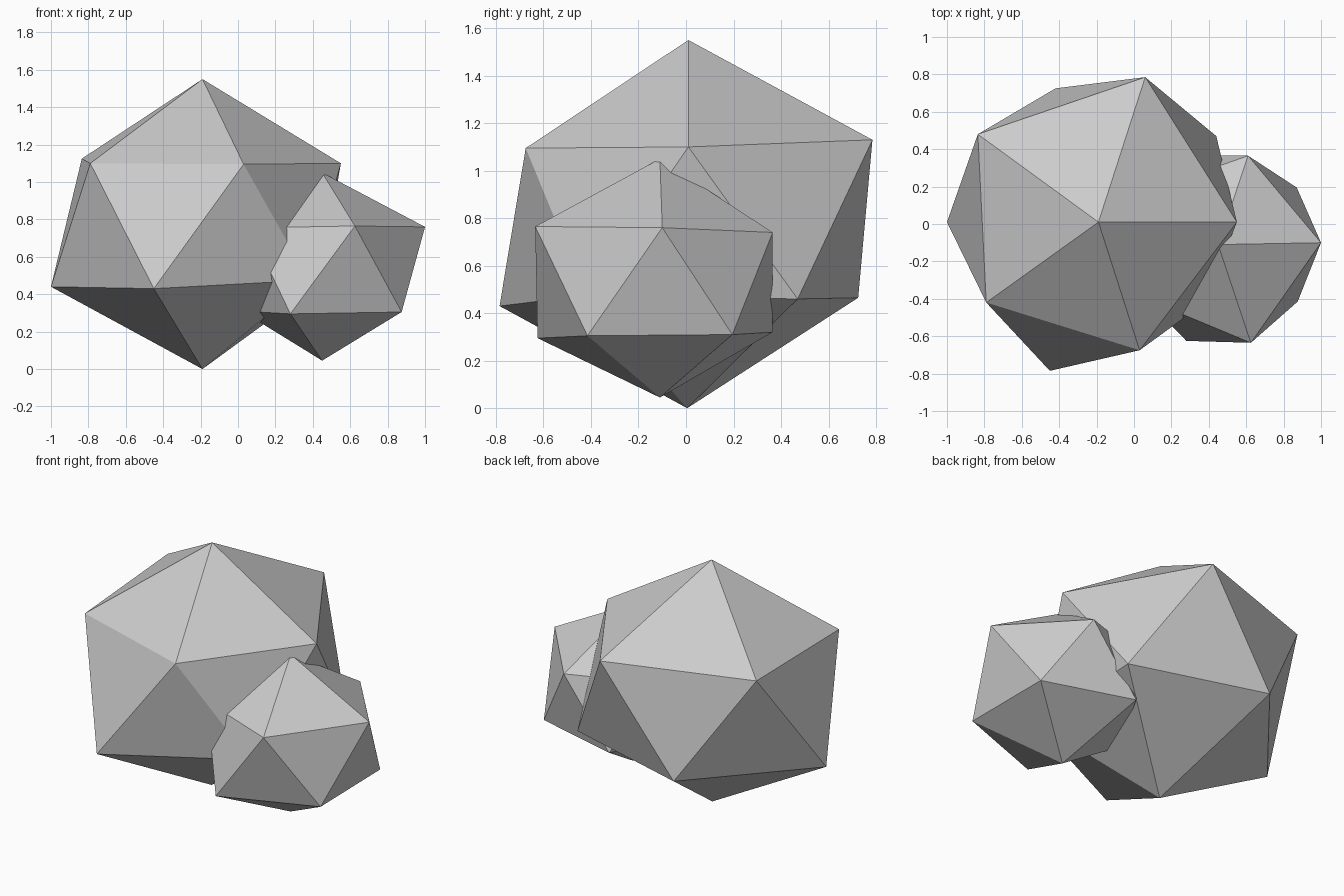
import bpy
import bmesh

cube = bpy.data.objects.get("Cube")
if cube:
    bpy.data.objects.remove(cube, do_unlink=True)

# Single plain stone colour
stone = bpy.data.materials.new("stone_grey")
stone.use_nodes = True
colour = (0.6, 0.6, 0.6, 1.0)
stone.diffuse_color = colour
stone.node_tree.nodes["Principled BSDF"].inputs["Base Color"].default_value = colour


def make_rock(name, top, upper, lower, bottom):
    """Irregular twenty-sided rock: two staggered rings of five corners and two tips."""
    bm = bmesh.new()
    tip = bm.verts.new(top)
    base = bm.verts.new(bottom)
    up = [bm.verts.new(p) for p in upper]
    low = [bm.verts.new(p) for p in lower]
    count = len(up)
    for i in range(count):
        j = (i + 1) % count
        bm.faces.new((tip, up[i], up[j]))
        bm.faces.new((up[i], low[i], up[j]))
        bm.faces.new((up[j], low[i], low[j]))
        bm.faces.new((base, low[j], low[i]))
    bmesh.ops.recalc_face_normals(bm, faces=bm.faces[:])
    mesh = bpy.data.meshes.new(name)
    bm.to_mesh(mesh)
    bm.free()
    mesh.materials.append(stone)
    rock = bpy.data.objects.new(name, mesh)
    bpy.context.collection.objects.link(rock)
    return rock


# Large boulder
make_rock(
    "large_rock",
    top=(-0.19, 0.01, 1.55),
    upper=[(0.55, 0.01, 1.1), (0.06, 0.785, 1.13), (-0.835, 0.48, 1.125),
           (-0.79, -0.42, 1.1), (0.03, -0.675, 1.095)],
    lower=[(0.44, 0.47, 0.46), (-0.42, 0.725, 0.465), (-1, 0.01, 0.44),
           (-0.45, -0.785, 0.43), (0.38, -0.42, 0.475)],
    bottom=(-0.19, 0.005, 0),
)

# Small boulder leaning into the large one
make_rock(
    "small_rock",
    top=(0.45, -0.11, 1.05),
    upper=[(1, -0.1, 0.76), (0.61, 0.365, 0.74), (0.06, 0.17, 0.75),
           (0.06, -0.4, 0.755), (0.625, -0.635, 0.765)],
    lower=[(0.87, 0.195, 0.31), (0.29, 0.365, 0.32), (0.02, -0.1, 0.31),
           (0.28, -0.625, 0.295), (0.875, -0.415, 0.305)],
    bottom=(0.45, -0.11, 0.045),
)
